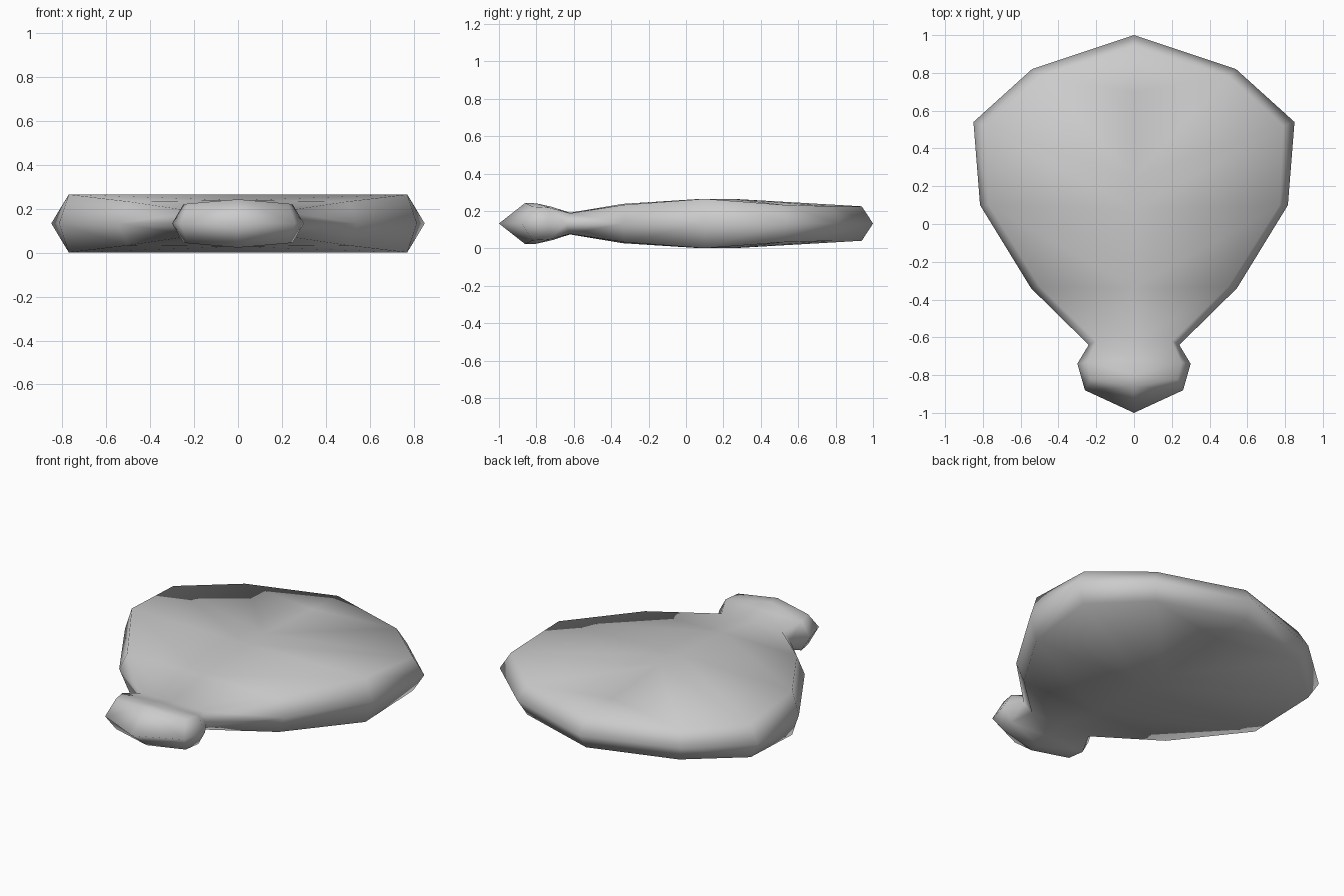
import bpy
import bmesh

cube = bpy.data.objects.get("Cube")
if cube:
    bpy.data.objects.remove(cube, do_unlink=True)

# Single grey surface colour
grey = bpy.data.materials.new("plain_grey")
grey.use_nodes = True
colour = (0.6, 0.6, 0.6, 1)
grey.diffuse_color = colour
grey.node_tree.nodes["Principled BSDF"].inputs["Base Color"].default_value = colour

# One quarter of the body, front to back:
# spine (y, height), shoulder (x, y, height), rim (x, y)
rows = [
    ((-0.86, 0.11), None, (0, -1)),
    ((-0.80, 0.108), (0.23, -0.82, 0.09), (0.26, -0.88)),
    ((-0.72, 0.09), (0.25, -0.73, 0.085), (0.30, -0.74)),
    ((-0.62, 0.058), (0.20, -0.62, 0.055), (0.24, -0.64)),
    ((-0.34, 0.105), (0.50, -0.33, 0.10), (0.545, -0.34)),
    ((0.08, 0.132), (0.77, 0.10, 0.132), (0.815, 0.10)),
    ((0.25, 0.132), (0.79, 0.52, 0.10), (0.85, 0.54)),
    ((0.70, 0.106), (0.50, 0.78, 0.092), (0.54, 0.82)),
    ((0.94, 0.092), None, (0, 1)),
]

bm = bmesh.new()
grid = []
for spine, shoulder, rim in rows:
    s = bm.verts.new((0, *spine))
    i = bm.verts.new(shoulder) if shoulder else s
    grid.append((s, i, bm.verts.new((*rim, 0))))

for a, b in zip(grid, grid[1:]):
    for k in range(2):
        corners = dict.fromkeys((a[k], a[k + 1], b[k + 1], b[k]))
        bm.faces.new(list(corners))

mesh = bpy.data.meshes.new("body")
bm.to_mesh(mesh)
bm.free()
mesh.materials.append(grey)
body = bpy.data.objects.new("body", mesh)
bpy.context.collection.objects.link(body)
body.location.z = 0.133

# Mirror left to right and top to bottom
mirror = body.modifiers.new("mirror", "MIRROR")
mirror.use_axis = (True, False, True)
mirror.use_clip = True

mesh.shade_smooth()
